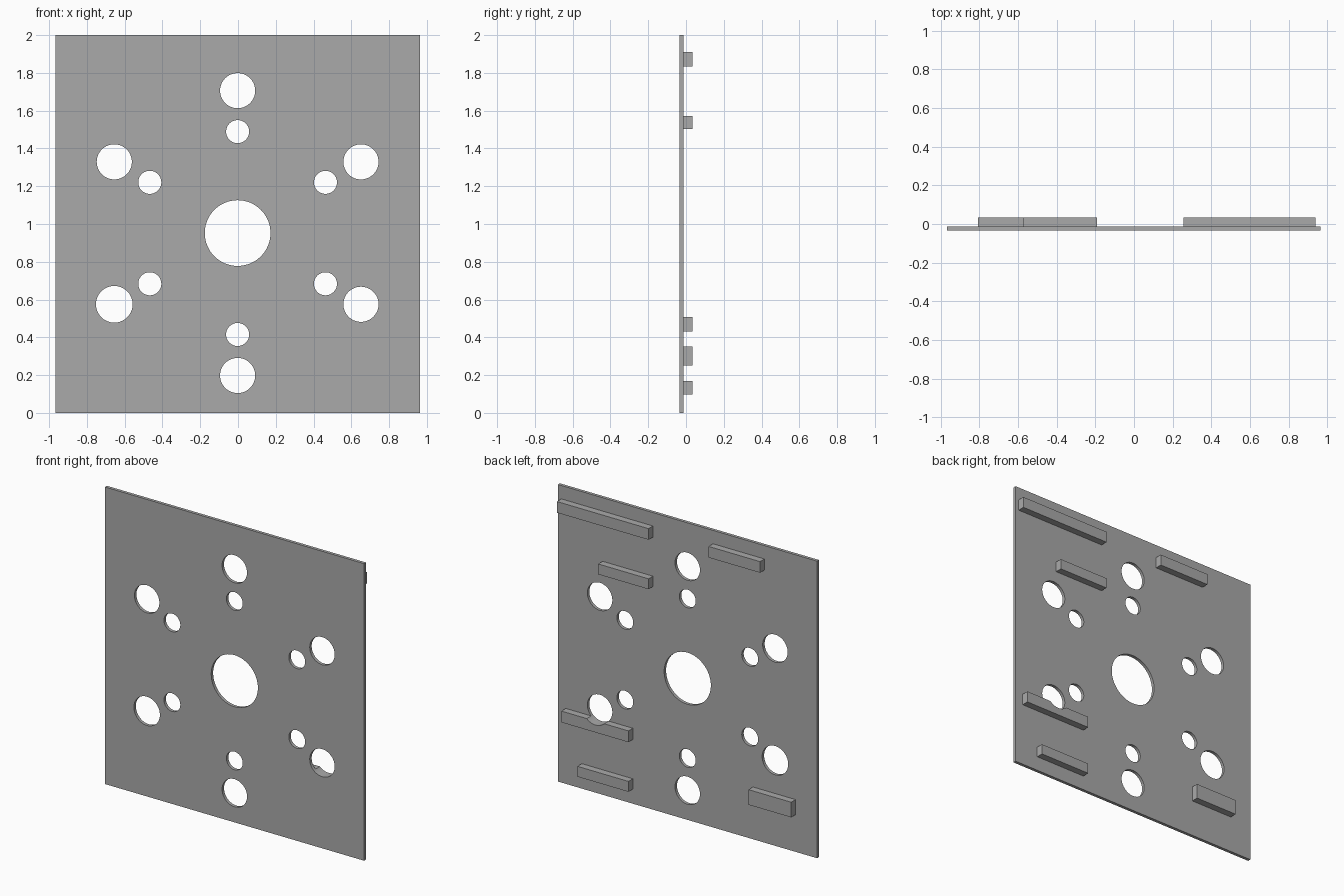
import bpy
import bmesh
from math import cos, sin, pi, radians
from mathutils import Matrix

default = bpy.data.objects.get("Cube")
if default:
    bpy.data.objects.remove(default, do_unlink=True)

grey = bpy.data.materials.new("plain grey")
grey.use_nodes = True
grey.diffuse_color = (0.4, 0.4, 0.4, 1)
grey.node_tree.nodes["Principled BSDF"].inputs["Base Color"].default_value = (0.4, 0.4, 0.4, 1)

FRONT, JOIN, BACK = -0.034, -0.013, 0.034
HUB_X, HUB_Z = -0.002, 0.952


def make_object(name, bm):
    mesh = bpy.data.meshes.new(name)
    bm.to_mesh(mesh)
    bm.free()
    mesh.materials.append(grey)
    obj = bpy.data.objects.new(name, mesh)
    bpy.context.collection.objects.link(obj)
    return obj


def box(name, x, y, z):
    bm = bmesh.new()
    bmesh.ops.create_cube(bm, size=1)
    spans = (x, y, z)
    place = Matrix.Translation([(a + b) / 2 for a, b in spans])
    scale = Matrix.Diagonal([b - a for a, b in spans] + [1])
    bm.transform(place @ scale)
    return make_object(name, bm)


# One cutter holding every hole: a central bore and two rings of six
def make_cutter():
    bm = bmesh.new()

    def hole(x, z, r):
        bmesh.ops.create_cone(
            bm, cap_ends=True, segments=64, radius1=r, radius2=r, depth=0.4,
            matrix=Matrix.Translation((x, 0, z)) @ Matrix.Rotation(pi / 2, 4, "X"))

    hole(HUB_X, HUB_Z, 0.174)
    for i in range(6):
        a = radians(30 + 60 * i)
        for ring, r in ((0.537, 0.061), (0.754, 0.097 if i == 3 else 0.093)):
            hole(HUB_X + ring * cos(a), HUB_Z + ring * sin(a), r)
    cutter = make_object("hole_cutter", bm)
    cutter.hide_render = True
    return cutter


def drill(obj, cutter):
    mod = obj.modifiers.new("holes", "BOOLEAN")
    mod.operation = "DIFFERENCE"
    mod.solver = "EXACT"
    mod.object = cutter
    bpy.ops.object.select_all(action="DESELECT")
    obj.select_set(True)
    bpy.context.view_layer.objects.active = obj
    bpy.ops.object.modifier_apply(modifier=mod.name)
    bpy.ops.object.shade_smooth_by_angle(angle=radians(30))


# Drilled panel
cutter = make_cutter()
panel = box("panel", (-0.967, 0.963), (FRONT, JOIN), (0, 2))
drill(panel, cutter)

# Bars on the back face
bars = {
    "upper_left_long_bar": ((0.255, 0.938), (1.835, 1.91)),
    "upper_left_short_bar": ((0.255, 0.63), (1.502, 1.572)),
    "upper_right_bar": ((-0.575, -0.192), (1.835, 1.91)),
    "lower_left_notched_bar": ((0.405, 0.905), (0.432, 0.508)),
    "lower_left_short_bar": ((0.405, 0.785), (0.098, 0.168)),
    "lower_right_bar": ((-0.807, -0.49), (0.25, 0.352)),
}
for name, (x, z) in bars.items():
    bar = box(name, x, (JOIN, BACK), z)
    if "notched" in name:
        drill(bar, cutter)

bpy.data.objects.remove(cutter, do_unlink=True)
